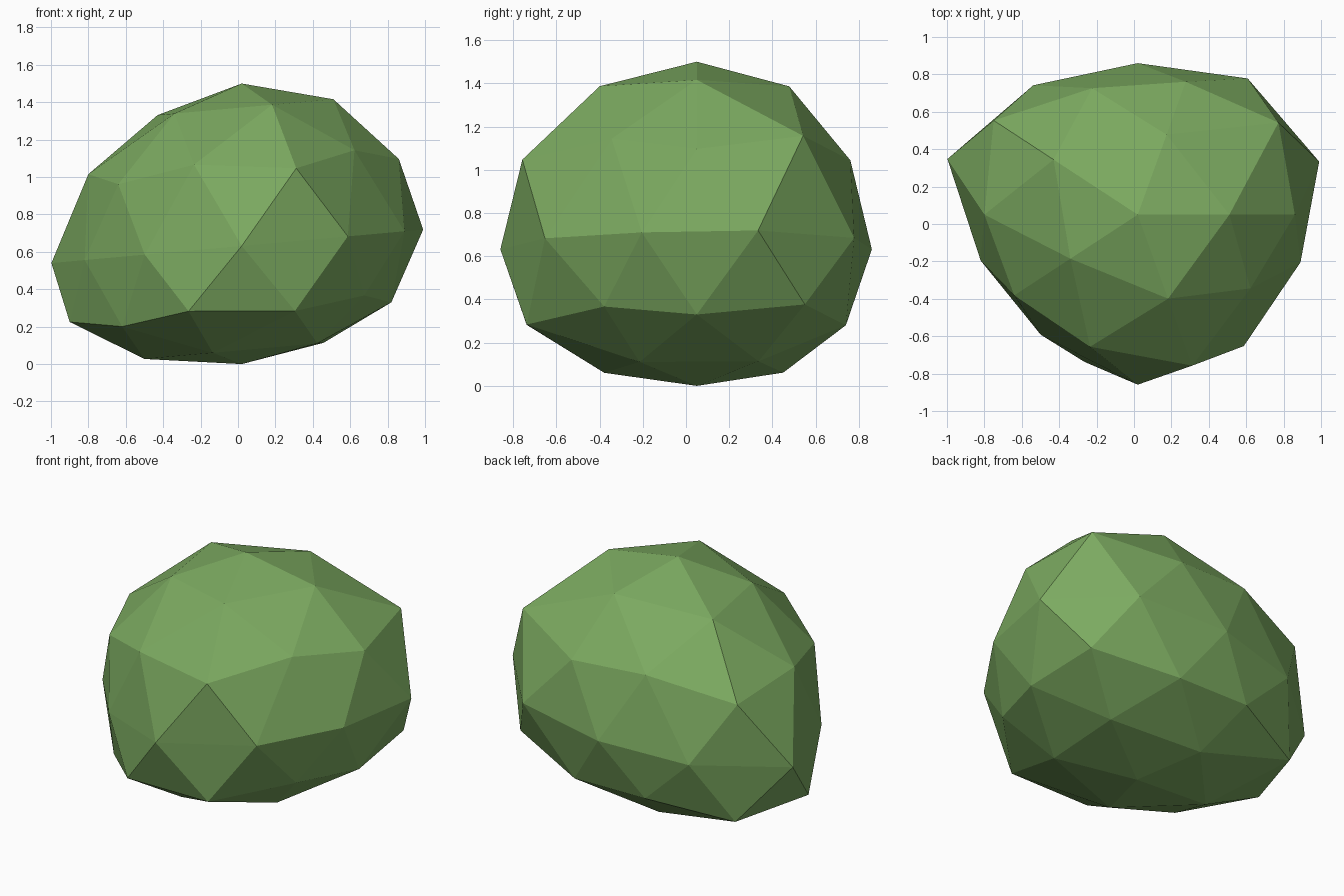
import bpy
import bmesh
from math import atan2, cos, sin, degrees, radians, hypot

cube = bpy.data.objects.get("Cube")
if cube:
    bpy.data.objects.remove(cube, do_unlink=True)

# Horizontal radius of each ring of points, counter-clockwise from +x
RINGS = {
    "crown": (.49, .50, .556, .445, .525),
    "upper_edge": (.93, .79, .82, .825, .745),
    "upper_corner": (.84, .83, .952, .816, .943),
    "waist": (1.02, 1, .90, .95, 1.07, .883, .882, 1.01, .965, .915),
    "lower_corner": (.945, .806, .92, .92, .81),
    "lower_edge": (.80, .806, .92, .79, .92),
    "base": (.54, .467, .52, .50, .50),
}
# Height that separates each ring from the one below it on the unit sphere
FLOORS = {
    "crown": .7, "upper_edge": .49, "upper_corner": .2, "waist": -.2,
    "lower_corner": -.49, "lower_edge": -.7, "base": -.95,
}


def ring_radius(co):
    """Look up the bulge of the foliage for a point of the unit sphere."""
    if hypot(co.x, co.y) < .01:
        return 0
    ring = next(name for name, floor in FLOORS.items() if co.z > floor)
    radii = RINGS[ring]
    step = 360 / len(radii)
    angle = degrees(atan2(co.y, co.x)) % 360
    return radii[int(((angle + 1) % 360) // step)]


def shaped_height(z):
    """Tall dome above the waist, flattened bowl below it."""
    return .87 * z if z > 0 else .8 * z + .17 * z * z


# Leafy clump: a faceted ball with uneven bulges, leaning up towards +x
bm = bmesh.new()
bmesh.ops.create_icosphere(bm, subdivisions=2, radius=1)
for v in bm.verts:
    r, a = ring_radius(v.co), atan2(v.co.y, v.co.x)
    x = .02 + r * cos(a)
    y = .05 + .9 * r * sin(a)
    v.co = (x, y, .63 + shaped_height(v.co.z) + (.09 * x if r else 0))
bmesh.ops.recalc_face_normals(bm, faces=bm.faces)

mesh = bpy.data.meshes.new("leafy_clump")
bm.to_mesh(mesh)
bm.free()
clump = bpy.data.objects.new("leafy_clump", mesh)
bpy.context.collection.objects.link(clump)

# Single leaf green
green = bpy.data.materials.new("leaf_green")
green.use_nodes = True
colour = (.2, .4, .117, 1)
green.diffuse_color = colour
green.node_tree.nodes["Principled BSDF"].inputs["Base Color"].default_value = colour
mesh.materials.append(green)
